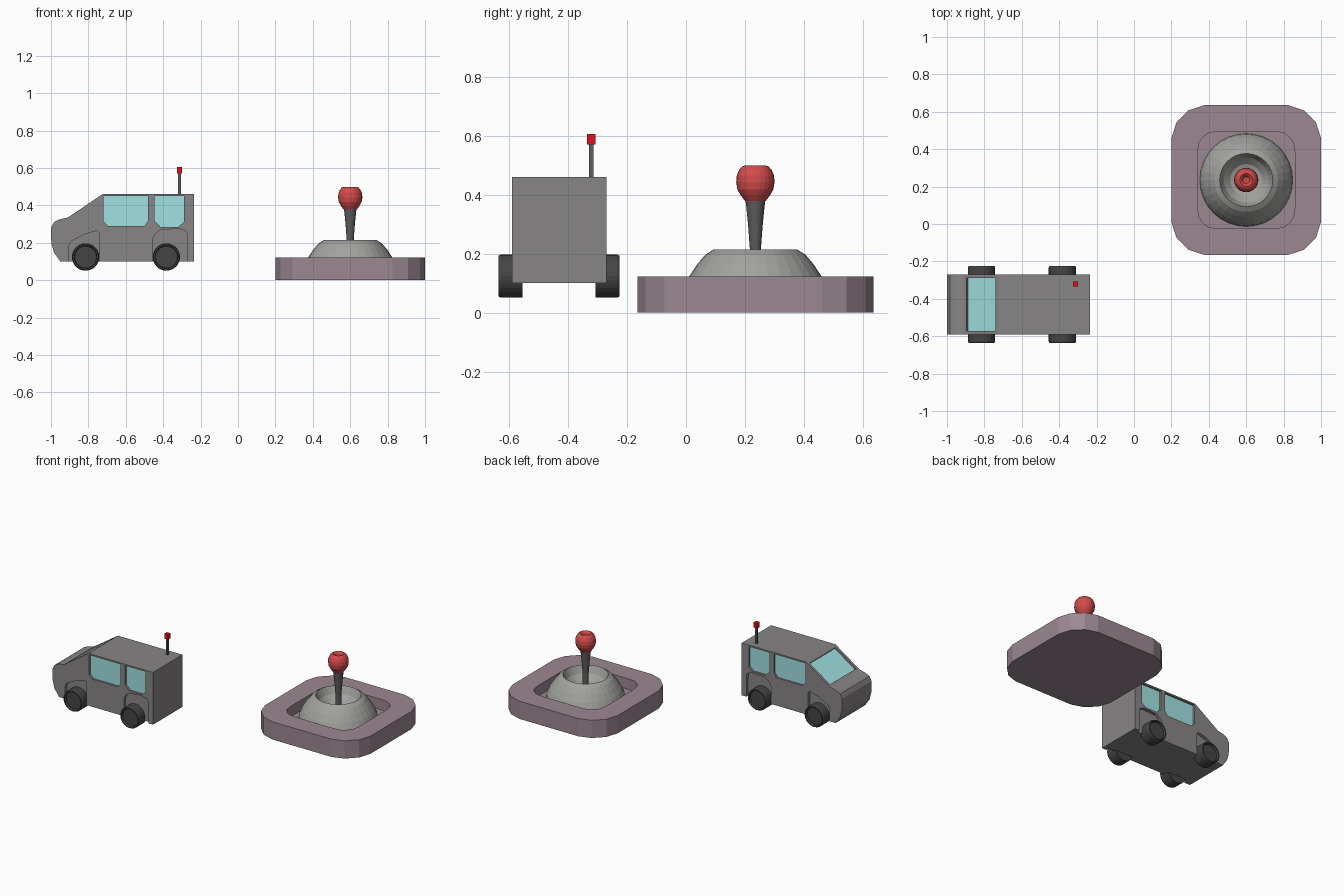
import bpy, bmesh, math
from mathutils import Matrix, Vector

if "Cube" in bpy.data.objects:
    bpy.data.objects.remove(bpy.data.objects["Cube"])

CAR_Y, CAR_HALF = -0.43, 0.16
BASE = Vector((0.6, 0.235, 0))


def paint(name, r, g, b):
    m = bpy.data.materials.new(name)
    m.diffuse_color = (r, g, b, 1)
    m.use_nodes = True
    m.node_tree.nodes["Principled BSDF"].inputs["Base Color"].default_value = m.diffuse_color
    return m


car_grey = paint("car_grey", 0.25, 0.235, 0.245)
dark = paint("dark", 0.06, 0.06, 0.06)
steel = paint("steel", 0.11, 0.11, 0.115)
glass = paint("glass", 0.36, 0.76, 0.76)
red = paint("red", 0.65, 0.07, 0.07)
tip_red = paint("tip_red", 0.75, 0.005, 0.01)
mauve = paint("mauve", 0.33, 0.25, 0.29)
silver = paint("silver", 0.36, 0.36, 0.345)


def finish(name, bm, mat):
    bmesh.ops.recalc_face_normals(bm, faces=bm.faces)
    me = bpy.data.meshes.new(name)
    bm.to_mesh(me)
    bm.free()
    ob = bpy.data.objects.new(name, me)
    bpy.context.collection.objects.link(ob)
    if mat:
        me.materials.append(mat)
    return ob


def prism(name, pts, a, b, mat=None, axis="Y"):
    """Extrude a flat outline from a to b along Y (outline in xz) or Z (outline in xy)."""
    bm = bmesh.new()
    put = (lambda p, t: (p[0], t, p[1])) if axis == "Y" else (lambda p, t: (p[0], p[1], t))
    lo = [bm.verts.new(put(p, a)) for p in pts]
    hi = [bm.verts.new(put(p, b)) for p in pts]
    bm.faces.new(lo)
    bm.faces.new(hi)
    n = len(pts)
    for i in range(n):
        bm.faces.new((lo[i], lo[(i + 1) % n], hi[(i + 1) % n], hi[i]))
    return finish(name, bm, mat)


def lathe(name, profile, matrix, mat, steps=32):
    """Revolve an (r, z) profile about local z; r = 0 points close the ends."""
    bm = bmesh.new()
    vs = [bm.verts.new((r, 0, z)) for r, z in profile]
    es = [bm.edges.new(p) for p in zip(vs, vs[1:])]
    bmesh.ops.spin(bm, geom=vs + es, cent=(0, 0, 0), axis=(0, 0, 1),
                   angle=math.tau, steps=steps, use_duplicate=False)
    bmesh.ops.remove_doubles(bm, verts=bm.verts, dist=1e-4)
    bm.transform(matrix)
    return finish(name, bm, mat)


def box(name, lo, hi, mat):
    return prism(name, [(lo[0], lo[1]), (hi[0], lo[1]), (hi[0], hi[1]), (lo[0], hi[1])],
                 lo[2], hi[2], mat, "Z")


def cut(ob, cutter):
    cutter.hide_render = True
    mod = ob.modifiers.new("cut", "BOOLEAN")
    mod.operation, mod.solver, mod.object = "DIFFERENCE", "EXACT", cutter
    bpy.context.view_layer.objects.active = ob
    bpy.ops.object.modifier_apply(modifier=mod.name)
    bpy.data.objects.remove(cutter)


# Car body from its side profile
body = prism("car_body", [
    (-0.95, 0.10), (-0.985, 0.15), (-0.998, 0.20), (-1.0, 0.28), (-0.985, 0.31),
    (-0.955, 0.325), (-0.91, 0.335), (-0.725, 0.46), (-0.235, 0.46), (-0.235, 0.10)],
    CAR_Y - CAR_HALF, CAR_Y + CAR_HALF, car_grey)

# Side windows and wheel wells, recessed on both sides
windows = {
    "front_window": [(-0.72, 0.45), (-0.72, 0.315), (-0.695, 0.29), (-0.50, 0.29),
                     (-0.48, 0.32), (-0.48, 0.45)],
    "rear_window": [(-0.447, 0.45), (-0.447, 0.318), (-0.415, 0.285), (-0.32, 0.285),
                    (-0.29, 0.31), (-0.29, 0.45)]}
wells = {
    "front_well": [(-0.905, 0.05), (-0.905, 0.185), (-0.89, 0.21), (-0.82, 0.245),
                   (-0.755, 0.265), (-0.74, 0.25), (-0.74, 0.05)],
    "rear_well": [(-0.457, 0.05), (-0.457, 0.22), (-0.44, 0.25), (-0.41, 0.27),
                  (-0.31, 0.275), (-0.275, 0.26), (-0.27, 0.22), (-0.27, 0.05)]}
for s, side in ((-1, "right"), (1, "left")):
    face = CAR_Y + s * CAR_HALF
    for name, pts in windows.items():
        cut(body, prism("cutter", pts, face - s * 0.02, face + s * 0.05))
        prism(f"{name}_{side}", pts, face - s * 0.03, face - s * 0.014, glass)
    for name, pts in wells.items():
        cut(body, prism("cutter", pts, face - s * 0.02, face + s * 0.05))

# Windscreen sunk into the sloping front
a, b = Vector((-0.895, 0.345)), Vector((-0.74, 0.45))
n = Vector((-(b - a).y, (b - a).x)).normalized()


def slab(lo, hi):
    return [a + n * hi, b + n * hi, b + n * lo, a + n * lo]


cut(body, prism("cutter", slab(-0.018, 0.05), -0.572, -0.288))
prism("windscreen", slab(-0.028, -0.012), -0.572, -0.288, glass)

# Wheels with sunken hubs
wheel = [(0, 0.123), (0.073, 0.123), (0.073, 0.197), (0.069, 0.205), (0.062, 0.205),
         (0.058, 0.192), (0, 0.192)]
for x, end in ((-0.815, "front"), (-0.383, "rear")):
    for s, side in ((-1, "right"), (1, "left")):
        m = Matrix.Translation((x, CAR_Y, 0.124)) @ Matrix.Rotation(-s * math.pi / 2, 4, "X")
        lathe(f"{end}_wheel_{side}", wheel, m, dark)

# Aerial with red tip
box("aerial", (-0.32, -0.328, 0.45), (-0.306, -0.314, 0.575), steel)
box("aerial_tip", (-0.327, -0.335, 0.57), (-0.299, -0.307, 0.605), tip_red)


# Joystick base: rounded square with a rounded recess
def rounded_square(corner):
    pts = []
    for q in range(4):
        c, s = ((1, 0), (0, 1), (-1, 0), (0, -1))[q]
        pts += [(BASE.x + c * x - s * y, BASE.y + s * x + c * y) for x, y in corner]
    return pts


base = prism("joystick_base", rounded_square(
    [(0.40, 0.225), (0.373, 0.308), (0.308, 0.373), (0.225, 0.40)]), 0, 0.122, mauve, "Z")
cut(base, prism("cutter", rounded_square(
    [(0.26, 0.15), (0.252, 0.20), (0.23, 0.23), (0.20, 0.252), (0.15, 0.26)]),
    0.05, 0.3, None, "Z"))

# Dome with hollow bowl, lever and knob
at = Matrix.Translation(BASE)
lathe("dome", [(0, 0.04), (0.25, 0.04), (0.243, 0.085), (0.225, 0.122), (0.198, 0.163),
               (0.17, 0.196), (0.142, 0.214), (0.12, 0.165), (0.085, 0.13), (0.04, 0.115),
               (0, 0.115)], at, silver)
lathe("lever", [(0, 0.10), (0.019, 0.10), (0.019, 0.22), (0.025, 0.30), (0.031, 0.36),
                (0.035, 0.39), (0, 0.39)], at, steel, 24)
lathe("knob", [(0, 0.378), (0.035, 0.378), (0.05, 0.398), (0.061, 0.418), (0.065, 0.442),
               (0.063, 0.465), (0.055, 0.484), (0.045, 0.495), (0.035, 0.499),
               (0.027, 0.493), (0.018, 0.482), (0, 0.479)], at, red, 24)
